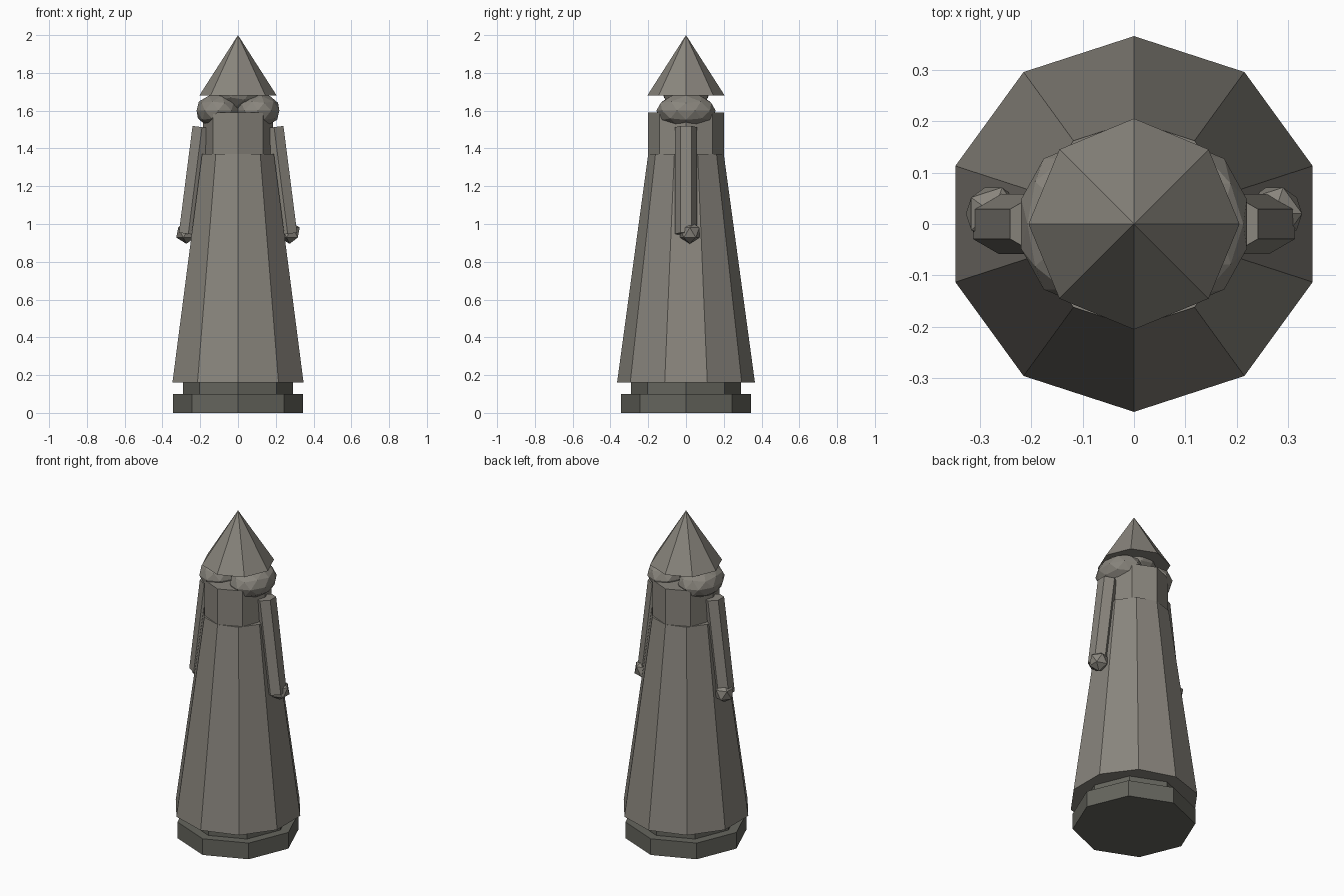
import bpy
import math

cube = bpy.data.objects.get("Cube")
if cube:
    bpy.data.objects.remove(cube, do_unlink=True)


def make_material(name, colour):
    mat = bpy.data.materials.new(name)
    mat.use_nodes = True
    rgba = (*colour, 1.0)
    mat.diffuse_color = rgba
    mat.node_tree.nodes["Principled BSDF"].inputs["Base Color"].default_value = rgba
    return mat


stone = make_material("warm_grey_stone", (0.25, 0.235, 0.205))
dark_stone = make_material("dark_grey_stone", (0.13, 0.13, 0.11))


def finish(name, mat, scale=(1, 1, 1)):
    obj = bpy.context.object
    obj.name = name
    obj.scale = scale
    obj.data.materials.append(mat)
    return obj


def frustum(name, sides, r_low, r_high, low, high, mat, scale=(1, 1, 1)):
    """Upright faceted cone or prism between two heights."""
    bpy.ops.mesh.primitive_cone_add(
        vertices=sides, radius1=r_low, radius2=r_high, depth=high - low,
        location=(0, 0, (low + high) / 2))
    return finish(name, mat, scale)


def ball(name, detail, radius, place, mat, scale=(1, 1, 1)):
    bpy.ops.mesh.primitive_ico_sphere_add(
        subdivisions=detail, radius=radius, location=place)
    return finish(name, mat, scale)


# Stepped octagonal plinth
frustum("plinth", 8, 0.345, 0.345, 0.0, 0.10, dark_stone)
frustum("plinth_step", 8, 0.29, 0.29, 0.10, 0.16, dark_stone)

# Ten-sided robe and eight-sided chest
frustum("robe", 10, 0.365, 0.20, 0.16, 1.37, stone)
frustum("chest", 8, 0.20, 0.20, 1.36, 1.59, stone, (0.93, 1, 1))

# Head under a pointed hat
ball("head", 2, 0.136, (0, 0, 1.73), stone)
frustum("pointed_hat", 8, 0.205, 0.0, 1.68, 2.0, stone)

# Shoulders, arms and hands on both sides
for side, label in ((1, "left"), (-1, "right")):
    ball(label + "_shoulder", 2, 1, (0.105 * side, 0, 1.6), stone,
         (0.12, 0.157, 0.092))
    bpy.ops.mesh.primitive_cylinder_add(
        vertices=6, radius=0.058, depth=0.57, location=(0.227 * side, 0, 1.23),
        rotation=(0, math.radians(-7.3 * side), 0))
    finish(label + "_arm", stone)
    ball(label + "_hand", 1, 0.06, (0.273 * side, 0.02, 0.955), stone)
